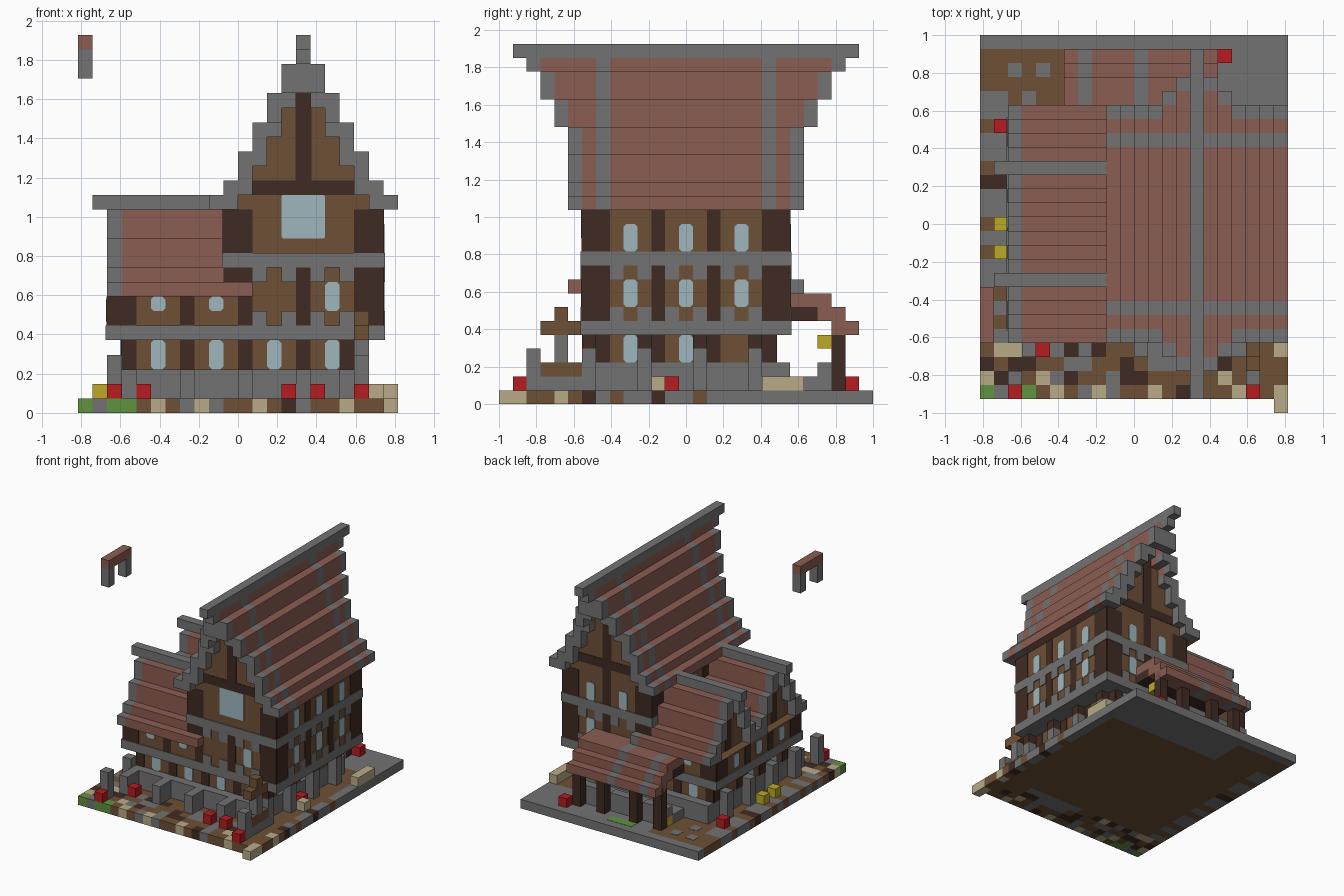
import bpy, bmesh
from mathutils import Vector

old = bpy.data.objects.get("Cube")
if old:
    bpy.data.objects.remove(old, do_unlink=True)

U = 2 / 27  # block size
COLOURS = {
    "stone": (.17, .17, .17), "brick": (.26, .11, .085), "timber": (.155, .08, .037),
    "dark_timber": (.05, .024, .016), "glass": (.34, .47, .51), "red": (.46, .012, .015),
    "yellow": (.5, .4, .02), "cream": (.48, .41, .25), "green": (.115, .29, .05),
}
MATS = {}
for name, rgb in COLOURS.items():
    m = bpy.data.materials.new(name)
    m.use_nodes = True
    m.diffuse_color = (*rgb, 1)
    m.node_tree.nodes["Principled BSDF"].inputs["Base Color"].default_value = (*rgb, 1)
    MATS[name] = m

parts = {}


def part(name, mat):
    return parts.setdefault((name, mat), bmesh.new())


def pos(i, j, k):
    return Vector(((i - 11) * U, (j - 13.5) * U, k * U))


def box(name, mat, i0, i1, j0, j1, k0, k1, grow=0.0):
    """Box between block coordinates, optionally grown sideways."""
    bm = part(name, mat)
    g = Vector((grow, grow, 0))
    a, b = pos(i0, j0, k0) - g, pos(i1, j1, k1) + g
    vs = bmesh.ops.create_cube(bm, size=1)["verts"]
    for v in vs:
        v.co = Vector([(a[n] + b[n]) / 2 + v.co[n] * (b[n] - a[n]) for n in range(3)])


def plate(name, mat, side, plane, a0, a1, k0, k1, thick=0.004, cut=0.0):
    """Thin plate on a wall facing one side, with optional clipped corners."""
    c = cut
    if c:
        outline = [(a0 + c, k0), (a1 - c, k0), (a1, k0 + c), (a1, k1 - c),
                   (a1 - c, k1), (a0 + c, k1), (a0, k1 - c), (a0, k0 + c)]
    else:
        outline = [(a0, k0), (a1, k0), (a1, k1), (a0, k1)]
    out = {"front": (0, -1, 0), "back": (0, 1, 0), "east": (1, 0, 0), "west": (-1, 0, 0)}[side]
    bm = part(name, mat)
    flat = side in ("front", "back")
    base = [pos(a, plane, k) if flat else pos(plane, a, k) for a, k in outline]
    low = [bm.verts.new(p) for p in base]
    top = [bm.verts.new(p + Vector(out) * thick) for p in base]
    bm.faces.new(top)
    for n in range(len(low)):
        bm.faces.new((low[n - 1], low[n], top[n], top[n - 1]))


def facade(side, plane, k0, k1, posts, windows, w0, w1):
    for a0, a1 in posts:
        plate("wall_posts", "dark_timber", side, plane, a0, a1, k0, k1)
    for a in windows:
        plate("windows", "glass", side, plane, a, a + 1, w0, w1, .006, .2)


# Ground slab with mottled garden
CODE = dict(B="timber", D="dark_timber", C="cream", S="stone", G="green")
GARDEN = ["GSGGBCBSCSBBCBDSBBCBBC", "CDGBCSDBBSDDBBBSBCBDBB",
          "DBDDBBSSBBDBSSSSDDBBBB", "BCCSDSDCDBBSSSSSSSBBBC"]
for r, row in enumerate(GARDEN):
    for i, ch in enumerate(row):
        box("garden_tiles", CODE[ch], i, i + 1, r + 1, r + 2, 0, 1)
for n, ch in enumerate("SBSBSSBSBSSDBSSBSSBBBS"):
    box("side_path", CODE[ch], 0, 2, n + 5, n + 6, 0, 1)
for n, ch in enumerate("BDSBSSDSSBSSSSSSSSSSSS"):
    box("edge_path", CODE[ch], 21, 22, n + 5, n + 6, 0, 1)
box("ground", "timber", 2, 21, 5, 22, 0, 1)
box("yard", "timber", 2, 7, 22, 26, 0, 1)
box("yard_paving", "stone", 7, 21, 22, 26, 0, 1)
box("back_kerb", "stone", 0, 22, 26, 27, 0, 1)
box("corner_slab", "cream", 21, 22, 0, 1, 0, 1)
for i, j in ((3, 22), (4, 24), (6, 23), (2, 24)):
    plate_z = 1.03
    box("yard_patches", "stone", i, i + 1, j, j + 1, 1, plate_z)
box("yard_lawn", "green", 9, 12, 25, 26, 1, 1.03)

# Foundation, buttresses and lower storey
box("foundation", "stone", 3, 19, 6, 21, 1, 3)
box("lower_walls", "timber", 3, 19, 7, 20, 3, 5)
for a in (3, 7, 11, 15, 18):
    box("front_buttresses", "stone", a, a + 1, 4, 6, 1, 3)
for a in (6, 10, 14, 18):
    for i in (2, 19):
        box("side_buttresses", "stone", i, i + 1, a, a + 1, 1, 4)
    box("brackets", "dark_timber", 19, 20, a, a + 1, 4, 5)
low_posts = [(3, 4), (7, 8), (11, 12), (15, 16), (18, 19)]
for side, plane in (("front", 7), ("back", 20)):
    facade(side, plane, 3, 5, low_posts, (5, 9, 13, 17), 3, 5)
for side, plane in (("east", 19), ("west", 3)):
    facade(side, plane, 3, 5, [(7, 8), (11, 12), (15, 16), (19, 20)], (9, 13), 3, 5)

# Upper storeys and stone bands
box("wing_walls", "timber", 2, 10, 6, 21, 6, 8)
box("main_walls", "timber", 10, 21, 6, 21, 6, 15)
box("lower_band", "stone", 2, 21, 6, 21, 5, 6, .008)
box("upper_band", "stone", 10, 21, 6, 21, 10, 11, .008)
end_posts = [(6, 8), (11, 12), (15, 16), (19, 21)]
for side, plane in (("front", 6), ("back", 21)):
    facade(side, plane, 6, 8, [(2, 4), (7, 8)], (5, 9), 7, 8)
    facade(side, plane, 6, 10, [(11, 12), (15, 16), (19, 21)], (17,), 7, 9)
    facade(side, plane, 8, 14, [(10, 12), (19, 21)], (), 0, 0)
    for a in (12, 14, 16, 18):
        for k in (6, 9):
            plate("band_brackets", "stone", side, plane, a, a + 1, k, k + 1, .008)
    plate("gable_beam", "dark_timber", side, plane, 11, 20, 15, 16)
plate("gable_window", "glass", "front", 6, 14, 17, 12, 15, .006, .1)
facade("back", 21, 11, 15, [(15, 16)], (13, 17), 11, 13)
for k, w in ((6, 7), (11, 11)):
    facade("east", 21, k, k + (4 if k == 6 else 3), end_posts, (9, 13, 17), w, w + 2)
for a in (8, 10, 12, 14, 16, 18):
    for k in (6, 9):
        plate("band_brackets", "stone", "east", 21, a, a + 1, k, k + 1, .008)
facade("west", 2, 6, 8, end_posts, (9, 13, 17), 6.3, 7.8)
facade("west", 10, 11, 14, end_posts, (9, 13, 17), 11, 13)


def roof_row(along_y, c, k0, k1, start, end, stripes, rims=(1, 1)):
    """One roof course: brick with stone rims and stripes."""
    cuts = []
    if rims[0]:
        cuts.append(start)
    cuts += [s for s in stripes if start < s < end - 1]
    if rims[1]:
        cuts.append(end - 1)
    spans, p = [], start
    for s in cuts:
        if s > p:
            spans.append(("brick", p, s))
        spans.append(("stone", s, s + 1))
        p = s + 1
    if p < end:
        spans.append(("brick", p, end))
    for mat, a, b in spans:
        if along_y:
            box("main_roof", mat, c, c + 1, a, b, k0, k1)
        else:
            box("low_roofs", mat, a, b, c, c + 1, k0, k1)


# Main roof: stepped courses with flaring gable ends
MAIN = [(22, 25), (21, 24), (19, 22), (17, 20), (15, 18), (14, 16), (14, 15)]


def flare(k):
    return 2 if k >= 24 else 3 if k >= 22 else 4 if k >= 20 else 5


for d, (lo, hi) in enumerate(MAIN):
    for i in {15 - d, 15 + d}:
        for k in range(lo, hi):
            if d == 0 and k < 24:
                continue
            f = flare(k)
            roof_row(True, i, k, k + 1, f, 27 - f, (7, 19))
        if 0 < d < 5:
            box("gable_walls", "timber", i, i + 1, 6, 21, 15, lo)
box("main_ridge", "stone", 15, 16, 1, 26, 25, 26)
box("gable_king_post", "dark_timber", 15, 16, 6, 21, 15, 24, .004)
for j in (3, 23):
    box("ridge_ends", "stone", 15, 16, j, j + 1, 22, 24)

# Wing: two parallel stepped gables
WING = {5: (8, 9), 6: (8, 10), 7: (10, 12), 8: (12, 14), 10: (12, 14), 11: (10, 12), 12: (8, 10)}
for j, (lo, hi) in WING.items():
    for jj in (j, 26 - j):
        roof_row(False, jj, lo, hi, 2, 12 if j == 5 else 10, (), (1, j == 5 and jj > 13))
        if lo > 8:
            box("wing_gable_walls", "timber", 3, 10, jj, jj + 1, 8, lo)
roof_row(False, 13, 8, 9, 2, 10, (), (1, 0))
for j in (9, 17):
    box("wing_ridges", "stone", 1, 10, j, j + 1, 14, 15)
    box("wing_gable_posts", "dark_timber", 3, 10, j, j + 1, 8, 14, .003)

# Back porch
for j0, j1, k in ((20, 24, 7), (23, 25, 6), (24, 26, 5)):
    for j in range(j0, j1):
        roof_row(False, j, k, k + 1, 6, 17, (7, 11), (0, 0))
box("porch_beam", "dark_timber", 6, 17, 21, 23, 6, 7)
box("porch_floor", "stone", 6, 17, 21, 24, 1, 2)
for i in (6, 9, 13, 16):
    box("porch_posts", "dark_timber", i, i + 1, 24, 25, 1, 6)
for i0, i1 in ((6, 9), (10, 13), (14, 17)):
    box("porch_low_wall", "stone", i0, i1, 23, 24, 2, 3)
box("porch_lantern", "yellow", 16, 17, 23, 24, 4, 5)

# Floating arch
box("arch_top", "brick", 0, 1, 5, 9, 25, 26)
for j in (5, 8):
    box("arch_legs", "stone", 0, 1, j, j + 1, 23, 25)

# Flower blocks, lamps, planters and gate posts
for i, j in ((2, 1), (4, 4), (14, 3), (16, 3), (19, 1), (17, 25), (1, 20), (19, 12)):
    box("red_flowers", "red", i, i + 1, j, j + 1, 1, 2)
for i, j in ((1, 13), (1, 11), (6, 23)):
    box("yellow_flowers", "yellow", i, i + 1, j, j + 1, 1, 2)
box("bench", "cream", 21, 22, 19, 22, 1, 2)
box("step", "cream", 20, 21, 11, 12, 1, 2)
for i in (2, 19):
    box("gate_posts", "stone", i, i + 1, 2, 3, 1, 4)
box("planter", "timber", 19, 20, 3, 6, 2, 3)
box("planter_base", "stone", 19, 20, 3, 6, 1, 2)
box("shrub_post", "stone", 19, 20, 4, 5, 3, 5)
box("shrub", "timber", 19, 20, 3, 6, 5, 6)
box("shrub", "timber", 19, 20, 4, 5, 6, 7)

# Turn every part into an object
for (name, mat), bm in parts.items():
    bmesh.ops.recalc_face_normals(bm, faces=bm.faces)
    me = bpy.data.meshes.new(name)
    bm.to_mesh(me)
    bm.free()
    me.materials.append(MATS[mat])
    shared = sum(1 for n, _ in parts if n == name) > 1
    ob = bpy.data.objects.new(f"{name}_{mat}" if shared else name, me)
    bpy.context.collection.objects.link(ob)
